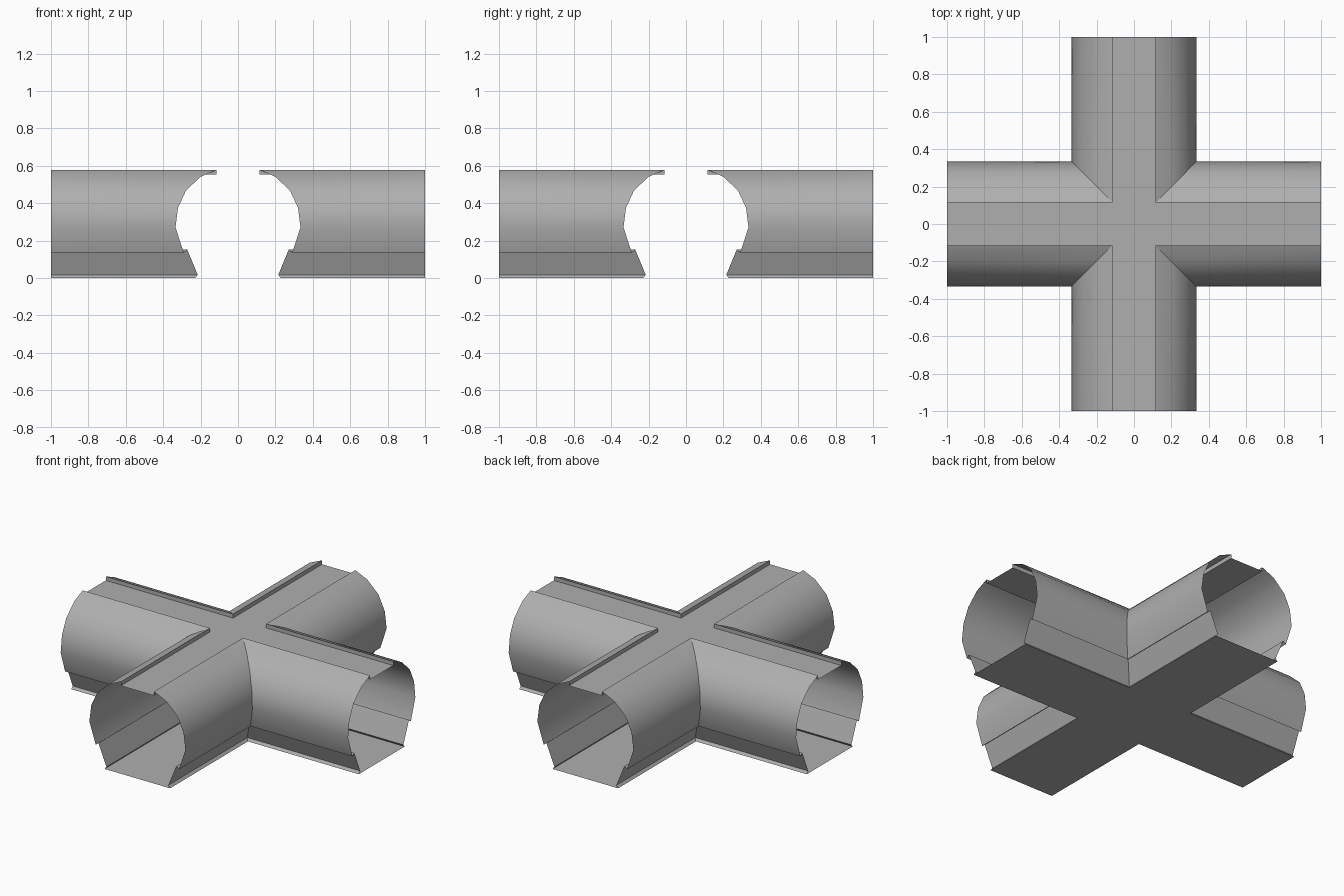
import bpy, math

if "Cube" in bpy.data.objects:
    bpy.data.objects.remove(bpy.data.objects["Cube"])

# Wall cross-section from floor edge to ceiling panel: (distance from arm axis, height)
PROFILE = [(0.228, 0.0), (0.215, 0.016), (0.271, 0.151), (0.29, 0.136),
           (0.334, 0.27), (0.321, 0.375), (0.278, 0.467), (0.2, 0.541),
           (0.115, 0.578), (0.115, 0.553)]
HALF = 1.0

grey = bpy.data.materials.new("dark_grey")
grey.diffuse_color = (0.43, 0.43, 0.43, 1)
grey.use_nodes = True
grey.node_tree.nodes["Principled BSDF"].inputs["Base Color"].default_value = grey.diffuse_color


def make_object(name, verts, faces):
    mesh = bpy.data.meshes.new(name)
    mesh.from_pydata(verts, [], faces)
    mesh.materials.append(grey)
    mesh.update()
    obj = bpy.data.objects.new(name, mesh)
    bpy.context.collection.objects.link(obj)
    return obj


def corner_wall(index):
    """L-shaped wall between two neighbouring arms, mitred at the inner corner."""
    verts, faces = [], []
    for r, z in PROFILE:
        verts += [(r, HALF, z), (r, r, z), (HALF, r, z)]
    for i in range(len(PROFILE) - 1):
        a, b = 3 * i, 3 * i + 3
        faces += [(a + 1, a, b, b + 1), (a + 2, a + 1, b + 1, b + 2)]
    # Turn the corner into its quadrant
    c, s = [(1, 0), (0, 1), (-1, 0), (0, -1)][index]
    verts = [(x * c - y * s, x * s + y * c, z) for x, y, z in verts]
    obj = make_object(f"corner_wall_{index + 1}", verts, faces)
    bpy.ops.object.select_all(action='DESELECT')
    obj.select_set(True)
    bpy.context.view_layer.objects.active = obj
    bpy.ops.object.shade_smooth_by_angle(angle=math.radians(30))


def cross_panel(name, w, z, up):
    """Flat cross: a centre square plus four arm strips."""
    verts = [(x, y, z) for x, y in
             [(w, w), (-w, w), (-w, -w), (w, -w), (w, HALF), (-w, HALF),
              (-HALF, w), (-HALF, -w), (-w, -HALF), (w, -HALF), (HALF, -w), (HALF, w)]]
    faces = [(0, 1, 2, 3), (4, 5, 1, 0), (6, 7, 2, 1), (8, 9, 3, 2), (10, 11, 0, 3)]
    if not up:
        faces = [f[::-1] for f in faces]
    make_object(name, verts, faces)


# Four corner walls
for k in range(4):
    corner_wall(k)

# Floor and recessed ceiling
cross_panel("floor", PROFILE[0][0], PROFILE[0][1], up=False)
cross_panel("ceiling_panel", PROFILE[-1][0], PROFILE[-1][1], up=True)
